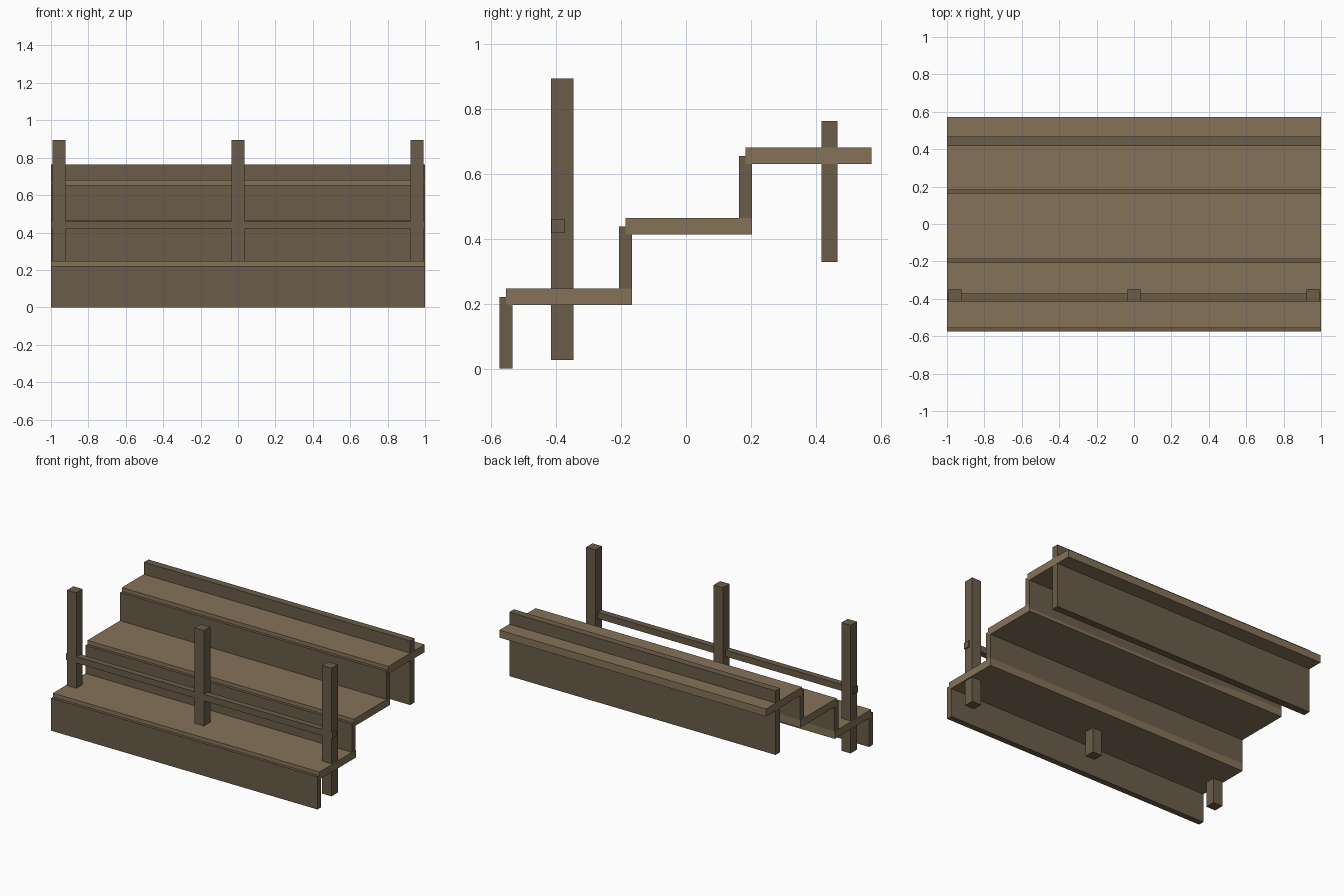
import bpy

if "Cube" in bpy.data.objects:
    bpy.data.objects.remove(bpy.data.objects["Cube"])


def material(name, rgb):
    m = bpy.data.materials.new(name)
    m.diffuse_color = (*rgb, 1.0)
    m.use_nodes = True
    m.node_tree.nodes["Principled BSDF"].inputs["Base Color"].default_value = m.diffuse_color
    return m


LIGHT = material("light_wood", (0.235, 0.171, 0.098))
DARK = material("dark_wood", (0.147, 0.107, 0.067))


def box(name, x, y, z, mat):
    """Box spanning the given (min, max) range on each axis."""
    bpy.ops.mesh.primitive_cube_add(size=1)
    ob = bpy.context.object
    ob.name = name
    ob.location = [(a + b) / 2 for a, b in (x, y, z)]
    ob.scale = [b - a for a, b in (x, y, z)]
    bpy.ops.object.transform_apply(location=True, rotation=False, scale=True)
    ob.data.materials.append(mat)
    return ob


FULL = (-1.0, 1.0)
INNER = (-0.999, 0.999)
RUN, RISE = 0.369, 0.217

# Three steps: an upright riser with an overlapping tread
for i in range(3):
    y, z = -0.575 + i * RUN, i * RISE
    box(f"riser_{i + 1}", INNER, (y, y + 0.04), (z, z + 0.221), DARK)
    box(f"tread_{i + 1}", FULL, (y + 0.02, y + 0.409), (z + 0.196, z + 0.247), LIGHT)

# Back board passing through the top tread
box("back_board", INNER, (0.418, 0.467), (0.329, 0.763), DARK)

# Posts standing through the lowest tread
for name, cx in (("left", -0.957), ("middle", 0.0), ("right", 0.957)):
    box(f"{name}_post", (cx - 0.035, cx + 0.035), (-0.415, -0.347), (0.026, 0.894), DARK)

# Rail joining the posts, flush with their front faces
box("rail", FULL, (-0.4145, -0.372), (0.418, 0.461), DARK)
